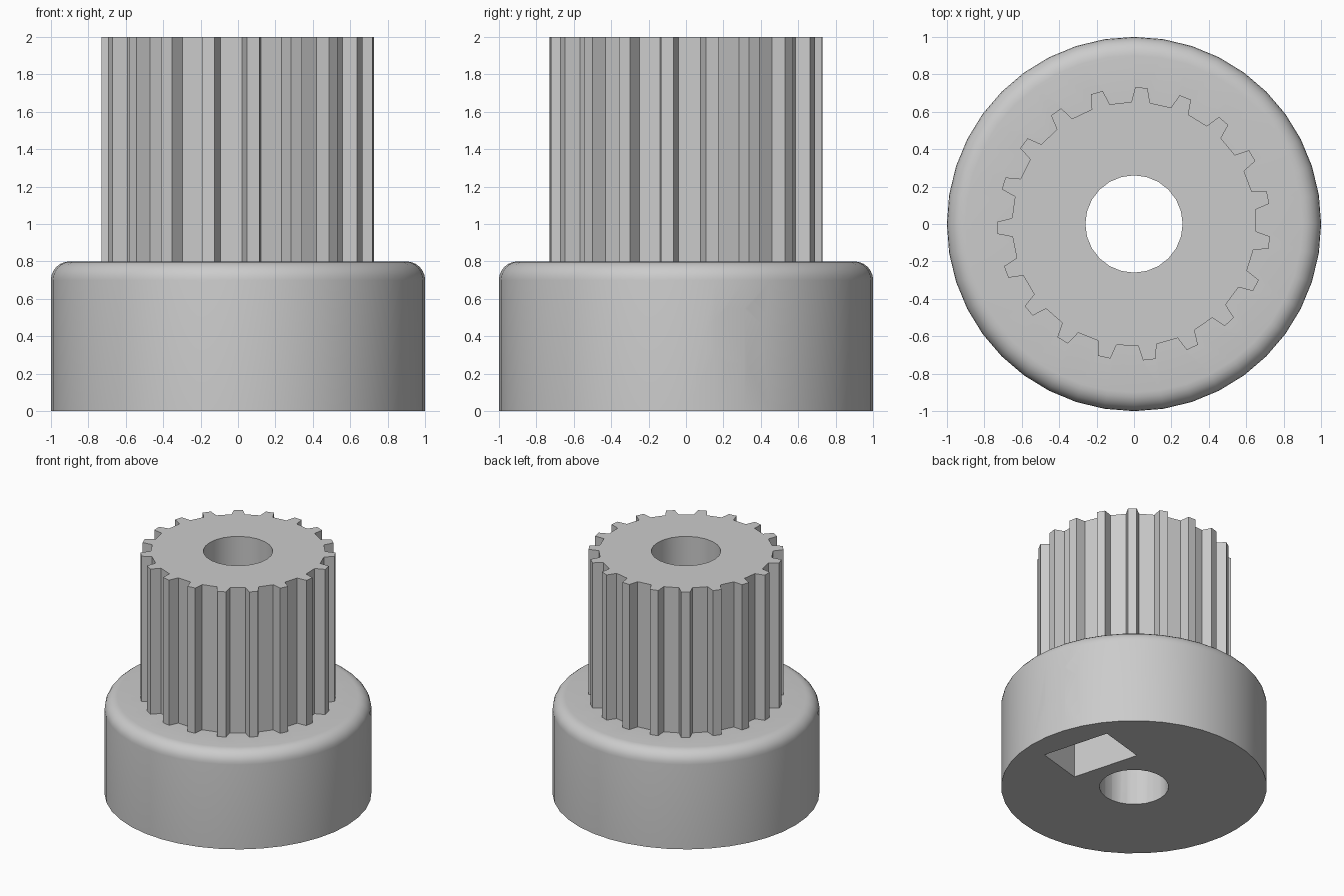
import bpy, bmesh, math
from mathutils import Matrix, Vector

cube = bpy.data.objects.get("Cube")
if cube:
    bpy.data.objects.remove(cube, do_unlink=True)

TEETH = 19
SCREW_ANGLE = math.radians(15.7)
SCREW_Z = 0.4

grey = bpy.data.materials.new("plain grey")
grey.use_nodes = True
grey.diffuse_color = (0.6, 0.6, 0.6, 1)
grey.node_tree.nodes["Principled BSDF"].inputs["Base Color"].default_value = (0.6, 0.6, 0.6, 1)


def finish(name, bm):
    bmesh.ops.recalc_face_normals(bm, faces=bm.faces)
    mesh = bpy.data.meshes.new(name)
    bm.to_mesh(mesh)
    bm.free()
    mesh.materials.append(grey)
    obj = bpy.data.objects.new(name, mesh)
    bpy.context.collection.objects.link(obj)
    return obj


def prism(name, outline, low, high, matrix=Matrix()):
    """Extrude a flat outline along z, then place it."""
    bm = bmesh.new()
    base = bm.faces.new([bm.verts.new((x, y, low)) for x, y in outline])
    top = bmesh.ops.extrude_face_region(bm, geom=[base])["geom"]
    bmesh.ops.translate(bm, vec=(0, 0, high - low),
                        verts=[v for v in top if isinstance(v, bmesh.types.BMVert)])
    bm.transform(matrix)
    return finish(name, bm)


def ring(radius, count, start=0.0):
    angles = [start + math.tau * i / count for i in range(count)]
    return [(radius * math.cos(a), radius * math.sin(a)) for a in angles]


def combine(target, tool, operation):
    mod = target.modifiers.new("combine", 'BOOLEAN')
    mod.operation = operation
    mod.solver = 'EXACT'
    mod.object = tool
    bpy.context.view_layer.objects.active = target
    bpy.ops.object.modifier_apply(modifier=mod.name)
    bpy.data.objects.remove(tool, do_unlink=True)


# Collar with a rounded upper rim
bm = bmesh.new()
profile = [(0, 0), (1, 0)]
for i in range(7):
    a = math.pi / 2 * i / 6
    profile.append((0.9 + 0.1 * math.cos(a), 0.7 + 0.1 * math.sin(a)))
profile.append((0, 0.8))
verts = [bm.verts.new((x, 0, z)) for x, z in profile]
edges = [bm.edges.new(pair) for pair in zip(verts, verts[1:])]
bmesh.ops.spin(bm, geom=verts + edges, cent=(0, 0, 0), axis=(0, 0, 1),
               angle=math.tau, steps=40, use_merge=True)
bmesh.ops.remove_doubles(bm, verts=bm.verts, dist=0.0001)
body = finish("pulley_body", bm)

# Toothed barrel: each gap has sloping walls and a flat floor
outline = []
for i in range(TEETH):
    turn = Matrix.Rotation(math.radians(11.1) + math.tau * (i + 0.5) / TEETH, 2)
    for r, half in ((0.725, -0.0875), (0.65, -0.058), (0.65, 0.058), (0.725, 0.0875)):
        outline.append(turn @ Vector((r, half)))
combine(body, prism("toothed_barrel", outline, 0.6, 2.0), 'UNION')

# Shaft bore
combine(body, prism("bore", ring(0.26, 24), -0.2, 2.2), 'DIFFERENCE')

# Nut trap: a slot open at the bottom, ending in a hexagonal peak
across = Matrix.Rotation(SCREW_ANGLE, 4, 'Z') @ Matrix.Translation((0, 0, SCREW_Z)) \
    @ Matrix(((0, 0, 1, 0), (1, 0, 0, 0), (0, 1, 0, 0), (0, 0, 0, 1)))
trap = [(-0.285, -0.6), (0.285, -0.6), (0.285, 0.165), (0, 0.33), (-0.285, 0.165)]
combine(body, prism("nut_trap", trap, 0.38, 0.78, across), 'DIFFERENCE')

# Octagonal screw hole from the bore to the outside
combine(body, prism("screw_hole", ring(0.16, 8, math.pi / 8), 0.05, 1.2, across), 'DIFFERENCE')

# Smooth round walls, crisp edges
for o in bpy.context.selected_objects:
    o.select_set(False)
body.select_set(True)
bpy.context.view_layer.objects.active = body
bpy.ops.object.shade_smooth_by_angle(angle=math.radians(25))
